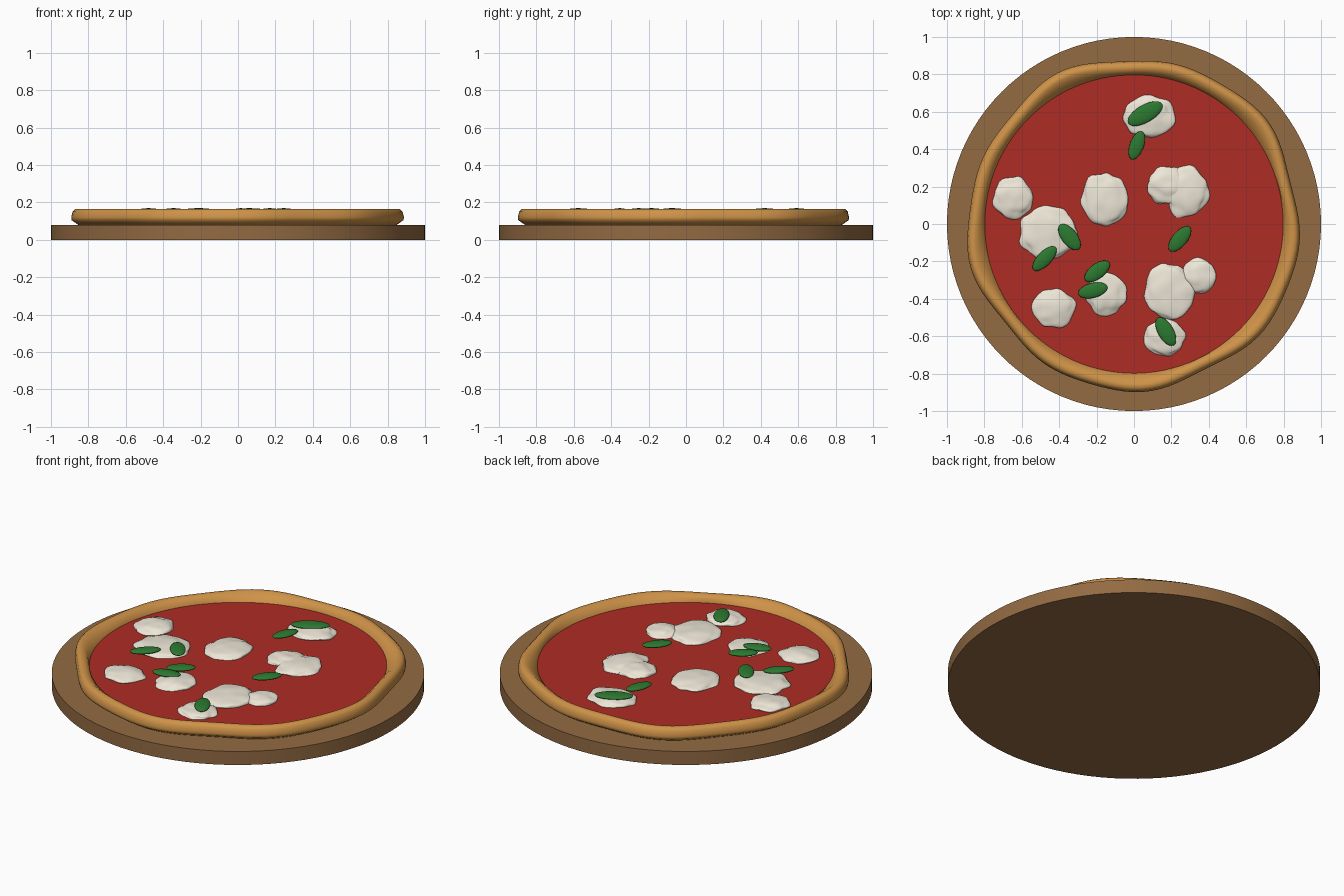
import bpy, bmesh, math
from mathutils import Vector, Matrix, noise

if "Cube" in bpy.data.objects:
    bpy.data.objects.remove(bpy.data.objects["Cube"])


def material(name, rgb):
    m = bpy.data.materials.new(name)
    m.diffuse_color = (*rgb, 1)
    m.use_nodes = True
    m.node_tree.nodes["Principled BSDF"].inputs["Base Color"].default_value = m.diffuse_color
    return m


def finish(bm, name, mat, angle=40):
    bmesh.ops.recalc_face_normals(bm, faces=bm.faces)
    mesh = bpy.data.meshes.new(name)
    bm.to_mesh(mesh)
    bm.free()
    obj = bpy.data.objects.new(name, mesh)
    bpy.context.collection.objects.link(obj)
    mesh.materials.append(mat)
    bpy.ops.object.select_all(action='DESELECT')
    obj.select_set(True)
    bpy.context.view_layer.objects.active = obj
    bpy.ops.object.shade_smooth_by_angle(angle=math.radians(angle))
    return obj


def disc(name, radius, z0, z1, mat):
    bm = bmesh.new()
    bmesh.ops.create_cone(bm, cap_ends=True, segments=96, radius1=radius, radius2=radius,
                          depth=z1 - z0, matrix=Matrix.Translation((0, 0, (z0 + z1) / 2)))
    return finish(bm, name, mat)


wood = material("wood", (0.29, 0.145, 0.055))
baked = material("baked_dough", (0.62, 0.29, 0.065))
tomato = material("tomato", (0.42, 0.025, 0.018))
cheese = material("cheese", (0.85, 0.80, 0.68))
green = material("leaf_green", (0.025, 0.19, 0.03))

# round board and flat sauce layer
disc("board", 1.0, 0.0, 0.08, wood)
disc("sauce", 0.80, 0.08, 0.125, tomato)

# crust: rounded section swept round with a wavy outer edge
bm = bmesh.new()
N = 120
rings = []
for i in range(N):
    a = math.tau * i / N
    w = 0.885 + 0.012 * math.sin(5 * a + 3.9) + 0.009 * math.sin(9 * a + 2.2)
    profile = [(0.79, 0.08), (w - 0.038, 0.08), (w - 0.002, 0.105), (w, 0.12), (w - 0.007, 0.15),
               (w - 0.022, 0.165), (w - 0.045, 0.165), (w - 0.066, 0.15), (0.797, 0.124)]
    rings.append([bm.verts.new((r * math.cos(a), r * math.sin(a), z)) for r, z in profile])
for i in range(N):
    p, q = rings[i], rings[(i + 1) % N]
    for k in range(len(p)):
        n = (k + 1) % len(p)
        bm.faces.new((p[k], q[k], q[n], p[n]))
finish(bm, "crust", baked, 60)

# melted cheese: flattened lumpy blobs (x, y, half width, half depth)
blobs = [(-0.645, 0.14, 0.11, 0.11), (-0.46, -0.045, 0.15, 0.14), (-0.155, 0.13, 0.125, 0.14),
         (0.18, 0.205, 0.11, 0.10), (0.28, 0.175, 0.12, 0.135), (0.08, 0.575, 0.14, 0.108),
         (-0.43, -0.45, 0.115, 0.105), (-0.145, -0.37, 0.105, 0.115), (0.19, -0.36, 0.135, 0.15),
         (0.35, -0.275, 0.087, 0.09), (0.165, -0.605, 0.108, 0.10)]
for i, (x, y, rx, ry) in enumerate(blobs):
    bm = bmesh.new()
    bmesh.ops.create_icosphere(bm, subdivisions=4, radius=1)
    for v in bm.verts:
        p = v.co.copy()
        lump = 1 + 0.16 * noise.noise(p * 1.9 + Vector((7.3 * i, 2.1, 4.7)))
        v.co = Vector((x + p.x * rx * lump, y + p.y * ry * lump, 0.125 + p.z * 0.03 * lump))
    finish(bm, f"mozzarella_{i + 1}", cheese, 60)

# basil leaves: thin ellipsoids (x, y, half length, half width, angle)
leaves = [(0.06, 0.59, 0.105, 0.047, 30), (0.015, 0.42, 0.08, 0.038, 70),
          (-0.345, -0.07, 0.083, 0.042, -52), (-0.478, -0.185, 0.085, 0.038, 46),
          (-0.197, -0.253, 0.08, 0.04, 37), (-0.22, -0.355, 0.08, 0.04, 14),
          (0.245, -0.08, 0.083, 0.04, 50), (0.17, -0.575, 0.085, 0.042, -60)]
for i, (x, y, l, w, ang) in enumerate(leaves):
    bm = bmesh.new()
    m = (Matrix.Translation((x, y, 0.155)) @ Matrix.Rotation(math.radians(ang), 4, 'Z')
         @ Matrix.Diagonal((l, w, 0.014, 1)))
    bmesh.ops.create_uvsphere(bm, u_segments=24, v_segments=12, radius=1, matrix=m)
    finish(bm, f"basil_leaf_{i + 1}", green, 60)
